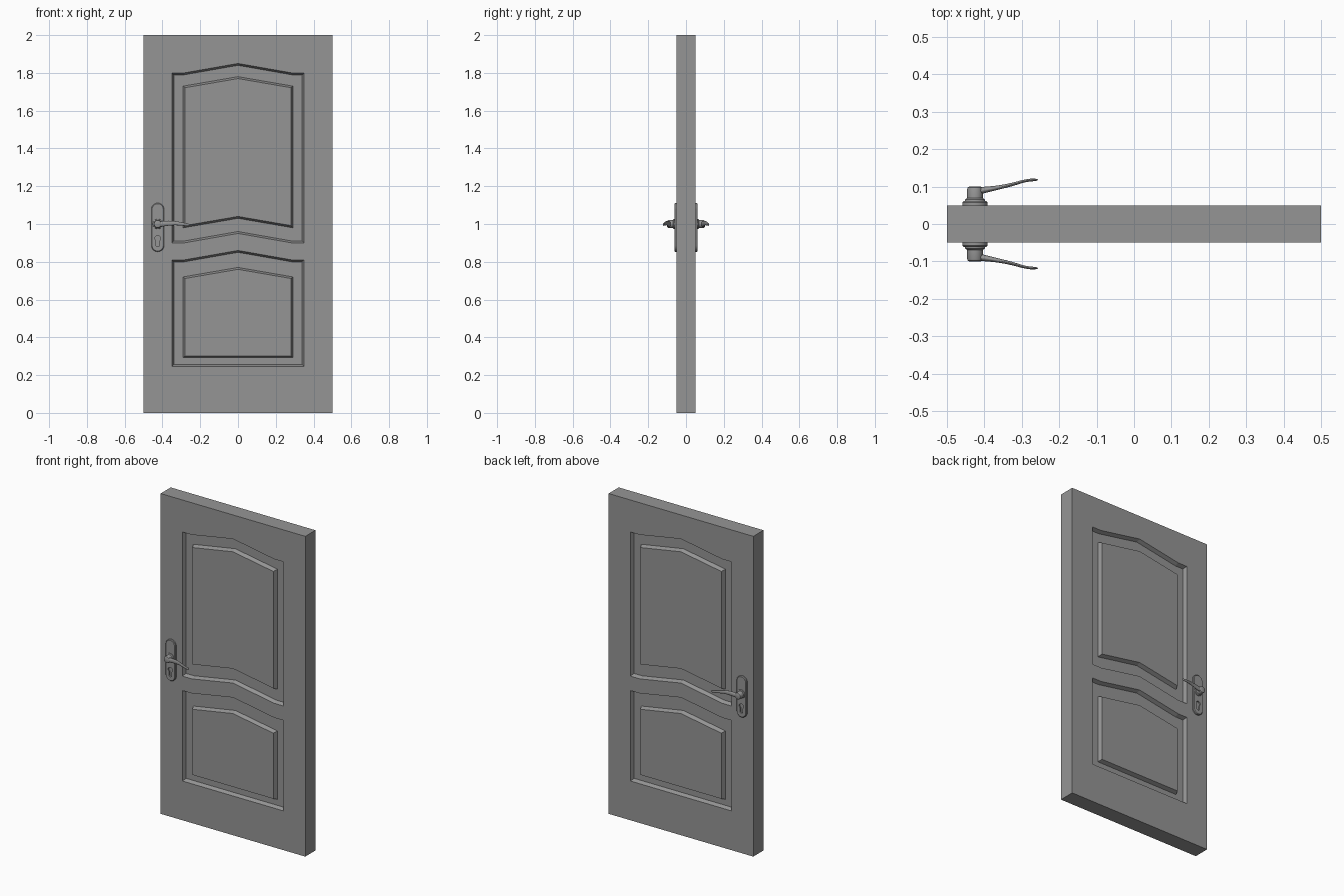
import bpy, bmesh
from math import pi, sin, cos
from mathutils import Vector

if "Cube" in bpy.data.objects:
    bpy.data.objects.remove(bpy.data.objects["Cube"], do_unlink=True)

grey = bpy.data.materials.new("grey")
grey.use_nodes = True
grey.diffuse_color = (0.3, 0.3, 0.3, 1)
grey.node_tree.nodes["Principled BSDF"].inputs["Base Color"].default_value = (0.3, 0.3, 0.3, 1)

FACE = 0.05      # half thickness of the door
DEPTH = 0.024    # groove depth
SLOPE = 0.01     # width of the sloping groove walls
KNOB_X = -0.425


def loft(name, rings):
    """Closed solid through rings with equal point counts."""
    bm = bmesh.new()
    loops = [[bm.verts.new(p) for p in ring] for ring in rings]
    n = len(loops[0])
    for a, b in zip(loops, loops[1:]):
        for i in range(n):
            j = (i + 1) % n
            bm.faces.new((a[i], a[j], b[j], b[i]))
    bm.faces.new(loops[0])
    bm.faces.new(loops[-1])
    bmesh.ops.recalc_face_normals(bm, faces=bm.faces)
    mesh = bpy.data.meshes.new(name)
    bm.to_mesh(mesh)
    bm.free()
    mesh.materials.append(grey)
    obj = bpy.data.objects.new(name, mesh)
    bpy.context.collection.objects.link(obj)
    return obj


def activate(obj):
    bpy.ops.object.select_all(action='DESELECT')
    obj.select_set(True)
    bpy.context.view_layer.objects.active = obj


def cut(obj, cutter):
    mod = obj.modifiers.new("cut", 'BOOLEAN')
    mod.operation = 'DIFFERENCE'
    mod.solver = 'EXACT'
    mod.object = cutter
    activate(obj)
    bpy.ops.object.modifier_apply(modifier=mod.name)
    bpy.data.objects.remove(cutter, do_unlink=True)


def both_sides(obj):
    mod = obj.modifiers.new("other_side", 'MIRROR')
    mod.use_axis = (False, True, False)
    mod.use_mirror_merge = False


def smooth(obj):
    activate(obj)
    bpy.ops.object.shade_smooth_by_angle(angle=0.6)


def inset(points, amount):
    """Mitred inset of a counter-clockwise outline."""
    result = []
    for i, p in enumerate(points):
        d0 = (p - points[i - 1]).normalized()
        d1 = (points[(i + 1) % len(points)] - p).normalized()
        n0, n1 = Vector((-d0.y, d0.x)), Vector((-d1.y, d1.x))
        result.append(p + (n0 + n1) * amount / (1 + n0.dot(n1)))
    return result


def at_y(points, y):
    return [(p.x, y, p.y) for p in points]


def arched(half, shoulder, bottom, top, low_rise, rise):
    """Panel outline with peaked top and optional peaked bottom."""
    low = [(-half, bottom), (half, bottom)]
    high = [(half, top), (-half, top)]
    low.insert(1, (0, bottom + low_rise))
    high.insert(1, (0, top + rise))
    if shoulder:
        low[1:1] = [(-shoulder, bottom)]
        low.insert(3, (shoulder, bottom))
        high[1:1] = [(shoulder, top)]
        high.insert(3, (-shoulder, top))
    return [Vector(p) for p in low + high]


# Door slab
corners = [Vector(p) for p in ((-0.5, 0), (0.5, 0), (0.5, 2), (-0.5, 2))]
door = loft("door_slab", [at_y(corners, -FACE), at_y(corners, FACE)])

# Recessed frames and the raised panels inside them
panels = (
    ("upper", (0.90, 1.80), (0.98, 1.73), 0.05),
    ("lower", (0.245, 0.81), (0.292, 0.72), 0),
)
for name, outer, inner, low_rise in panels:
    rim = arched(0.35, 0.285, *outer, low_rise, 0.05)
    base = arched(0.29, 0, *inner, low_rise, 0.05)
    for side in (-1, 1):
        cutter = loft("recess_cutter", [
            at_y(inset(rim, -SLOPE), side * (FACE + DEPTH)),
            at_y(inset(rim, SLOPE), side * (FACE - DEPTH))])
        cut(door, cutter)
    panel = loft(name + "_raised_panel", [
        at_y(base, DEPTH - FACE),
        at_y(inset(base, SLOPE), -FACE)])
    both_sides(panel)


# Handle back plate with rounded ends
def rounded_slot(radius, low, high, steps=16):
    arc = [pi * i / steps for i in range(steps + 1)]
    top = [(KNOB_X + radius * cos(a), high + radius * sin(a)) for a in arc]
    bottom = [(KNOB_X - radius * cos(a), low - radius * sin(a)) for a in arc]
    return [Vector(p) for p in top + bottom]


outline = rounded_slot(0.034, 0.887, 1.077)
plate = loft("handle_plate", [
    at_y(outline, -FACE),
    at_y(outline, -FACE - 0.008),
    at_y(inset(outline, 0.004), -FACE - 0.012)])

# Keyhole: round top with a slot below
key_bottom = FACE + 0.003
circle = [Vector((KNOB_X + 0.015 * cos(2 * pi * i / 20), 0.924 + 0.015 * sin(2 * pi * i / 20)))
          for i in range(20)]
for shape in (circle, rounded_slot(0.009, 0.889, 0.92)):
    cut(plate, loft("keyhole_cutter", [at_y(shape, -0.08), at_y(shape, -key_bottom)]))
both_sides(plate)
smooth(plate)


def ellipse(x, y, z, rx, ry, rz, sides):
    """Section across x when rx is zero, across y when ry is zero."""
    angles = [2 * pi * i / sides for i in range(sides)]
    return [(x + rx * cos(a), y + ry * cos(a), z + rz * sin(a)) for a in angles]


# Handle hub turned around the y axis
hub_profile = ((0.027, 0.061), (0.026, 0.066), (0.021, 0.069),
               (0.021, 0.093), (0.019, 0.098), (0.015, 0.1))
hub = loft("handle_hub", [ellipse(KNOB_X, -y, 1, r, 0, r, 32) for r, y in hub_profile])
both_sides(hub)
smooth(hub)

# Curved, tapering lever: x, y, z, half thickness, half height
stations = (
    (-0.43, 0.086, 1.0, 0.012, 0.015),
    (-0.40, 0.091, 1.0, 0.009, 0.015),
    (-0.37, 0.096, 1.005, 0.006, 0.014),
    (-0.33, 0.104, 1.005, 0.005, 0.011),
    (-0.295, 0.115, 1.0, 0.004, 0.009),
    (-0.275, 0.118, 0.997, 0.004, 0.008),
    (-0.256, 0.118, 0.995, 0.003, 0.007),
)
lever = loft("handle_lever", [ellipse(x, -y, z, 0, ry, rz, 12) for x, y, z, ry, rz in stations])
both_sides(lever)
lever.modifiers.new("rounding", 'SUBSURF').levels = 2
lever.modifiers["rounding"].render_levels = 2
smooth(lever)
